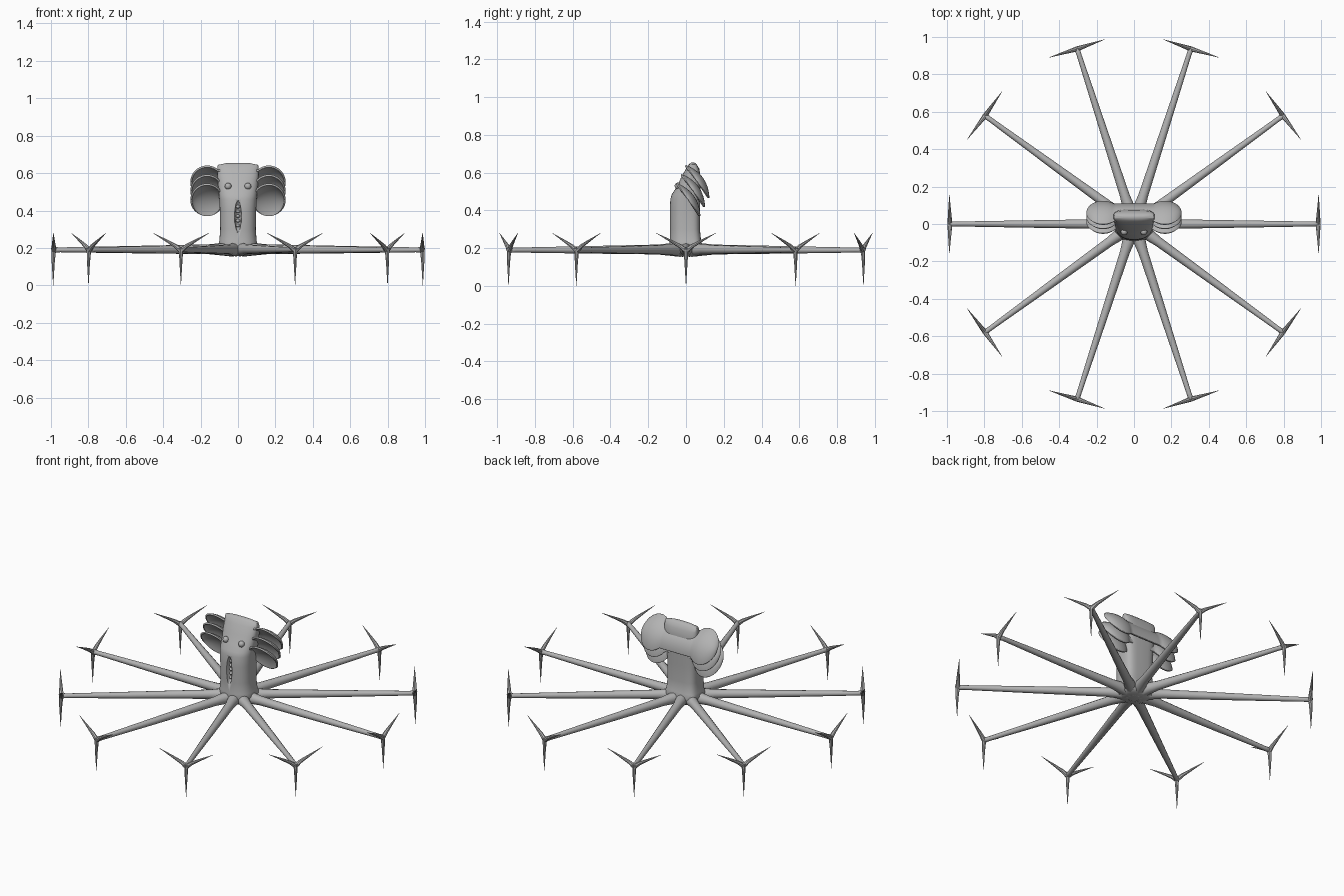
import bpy, bmesh, math
from mathutils import Vector, Matrix

if "Cube" in bpy.data.objects:
    bpy.data.objects.remove(bpy.data.objects["Cube"])

grey = bpy.data.materials.new("stone grey")
grey.diffuse_color = (0.45, 0.45, 0.45, 1)
grey.use_nodes = True
grey.node_tree.nodes["Principled BSDF"].inputs["Base Color"].default_value = grey.diffuse_color


def finish(bm, name, angle=40):
    bmesh.ops.recalc_face_normals(bm, faces=bm.faces)
    me = bpy.data.meshes.new(name)
    bm.to_mesh(me)
    bm.free()
    me.materials.append(grey)
    ob = bpy.data.objects.new(name, me)
    bpy.context.collection.objects.link(ob)
    bpy.ops.object.select_all(action='DESELECT')
    ob.select_set(True)
    bpy.context.view_layer.objects.active = ob
    bpy.ops.object.shade_smooth_by_angle(angle=math.radians(angle))
    return ob


def loft(bm, rings):
    loops = [[bm.verts.new(p) for p in r] for r in rings]
    n = len(loops[0])
    for a, b in zip(loops, loops[1:]):
        for i in range(n):
            j = (i + 1) % n
            bm.faces.new((a[i], a[j], b[j], b[i]))
    bm.faces.new(loops[0][::-1])
    bm.faces.new(loops[-1])


def tube(bm, points, radii, n=12):
    pts = [Vector(p) for p in points]
    rings = []
    for k, (p, r) in enumerate(zip(pts, radii)):
        d = (pts[min(k + 1, len(pts) - 1)] - pts[max(k - 1, 0)]).normalized()
        ref = Vector((0, 0, 1)) if abs(d.z) < 0.9 else Vector((1, 0, 0))
        s = d.cross(ref).normalized()
        t = s.cross(d)
        rings.append([p + r * (s * math.cos(q) + t * math.sin(q))
                      for q in (2 * math.pi * i / n for i in range(n))])
    loft(bm, rings)


# Ten tapered legs, each ending in a three-spiked foot
bm = bmesh.new()
tube(bm, [(0.03, 0, 0.19), (0.1, 0, 0.193), (0.16, 0, 0.193), (0.6, 0, 0.191),
          (0.95, 0, 0.19), (0.985, 0, 0.19), (0.997, 0, 0.19)],
     [0.036, 0.032, 0.026, 0.019, 0.013, 0.015, 0.006])
tube(bm, [(0.985, 0, 0.2), (0.986, 0, 0.17), (0.988, 0, 0.12), (0.988, 0, 0.0)],
     [0.014, 0.011, 0.008, 0.0006], 8)
for s in (-1, 1):
    tube(bm, [(0.984, 0, 0.186), (0.985, s * 0.03, 0.21),
              (0.986, s * 0.08, 0.238), (0.987, s * 0.158, 0.28)],
         [0.014, 0.011, 0.007, 0.0006], 8)
leg = finish(bm, "leg_0")
for i in range(1, 10):
    c = bpy.data.objects.new(f"leg_{i}", leg.data)
    c.rotation_euler.z = i * math.pi / 5
    bpy.context.collection.objects.link(c)

# Upright body with a back-sloping forehead: z, centre y, half width, half depth
profile = [(0.157, 0, 0.06, 0.06), (0.17, 0, 0.088, 0.08), (0.21, 0, 0.108, 0.092),
           (0.235, -0.003, 0.1, 0.083), (0.3, -0.006, 0.095, 0.08),
           (0.4, -0.006, 0.097, 0.08), (0.46, -0.004, 0.1, 0.079),
           (0.485, 0.0, 0.102, 0.075), (0.52, 0.012, 0.105, 0.064),
           (0.57, 0.025, 0.109, 0.053), (0.62, 0.035, 0.11, 0.036),
           (0.644, 0.036, 0.108, 0.02), (0.654, 0.036, 0.06, 0.008)]


def body_ring(z, yc, hx, hy, n=40):
    ring = []
    for i in range(n):
        a = 2 * math.pi * i / n
        c, s = math.cos(a), math.sin(a)
        e = 0.85 if s < 0 else 0.5   # squarer at the back
        ring.append((hx * math.copysign(abs(c) ** e, c),
                     yc + hy * math.copysign(abs(s) ** e, s), z))
    return ring


bm = bmesh.new()
loft(bm, [body_ring(*p) for p in profile])
body = finish(bm, "body", 50)


def ball(name, loc, scale):
    bm = bmesh.new()
    bmesh.ops.create_uvsphere(bm, u_segments=20, v_segments=12, radius=1,
                              matrix=Matrix.LocRotScale(Vector(loc), None, Vector(scale)))
    return finish(bm, name)


# Mouth slit carved into the front, with small ridges inside
cutter = ball("mouth_cutter", (0, -0.09, 0.37), (0.018, 0.038, 0.085))
cutter.hide_render = True
cutter.hide_viewport = True
cut = body.modifiers.new("mouth", 'BOOLEAN')
cut.operation = 'DIFFERENCE'
cut.solver = 'EXACT'
cut.object = cutter
for i in range(5):
    ball(f"mouth_ridge_{i}", (0, -0.062, 0.32 + i * 0.025), (0.012, 0.014, 0.009))

# Eyes
for s, side in ((-1, "left"), (1, "right")):
    ball(f"eye_{side}", (s * 0.053, -0.042, 0.53), (0.018, 0.018, 0.018))


# Three stacked, domed, two-lobed plates behind the head
def plate(name, y, z, waist, half):
    across, along = 64, 12
    down = Vector((0, 0.58, -0.81))
    out = Vector((0, 0.81, 0.58))
    bm = bmesh.new()
    cols = []
    for i in range(across + 1):
        u = -0.25 * math.cos(math.pi * i / across)
        q = (abs(u) - 0.165) / 0.0851
        h = half * math.sqrt(max(0.0, 1 - q * q))
        h = max(h, waist) if abs(u) < 0.165 else h
        col = []
        for j in range(along + 1):
            t = -math.cos(math.pi * j / along)
            w = 0.034 * (1 - t * t) * min(1, h / half) - 0.012
            col.append(bm.verts.new(Vector((u, y, z)) + down * (h * t) + out * w))
        cols.append(col)
    for a, b in zip(cols, cols[1:]):
        for j in range(along):
            bm.faces.new((a[j], b[j], b[j + 1], a[j + 1]))
    bmesh.ops.remove_doubles(bm, verts=bm.verts, dist=0.0004)
    ob = finish(bm, name, 50)
    sol = ob.modifiers.new("thickness", 'SOLIDIFY')
    sol.thickness = 0.01
    sol.offset = 0


plate("plate_back", 0.068, 0.558, 0.078, 0.105)
plate("plate_middle", 0.045, 0.51, 0.055, 0.105)
plate("plate_front", 0.02, 0.462, 0.045, 0.105)
